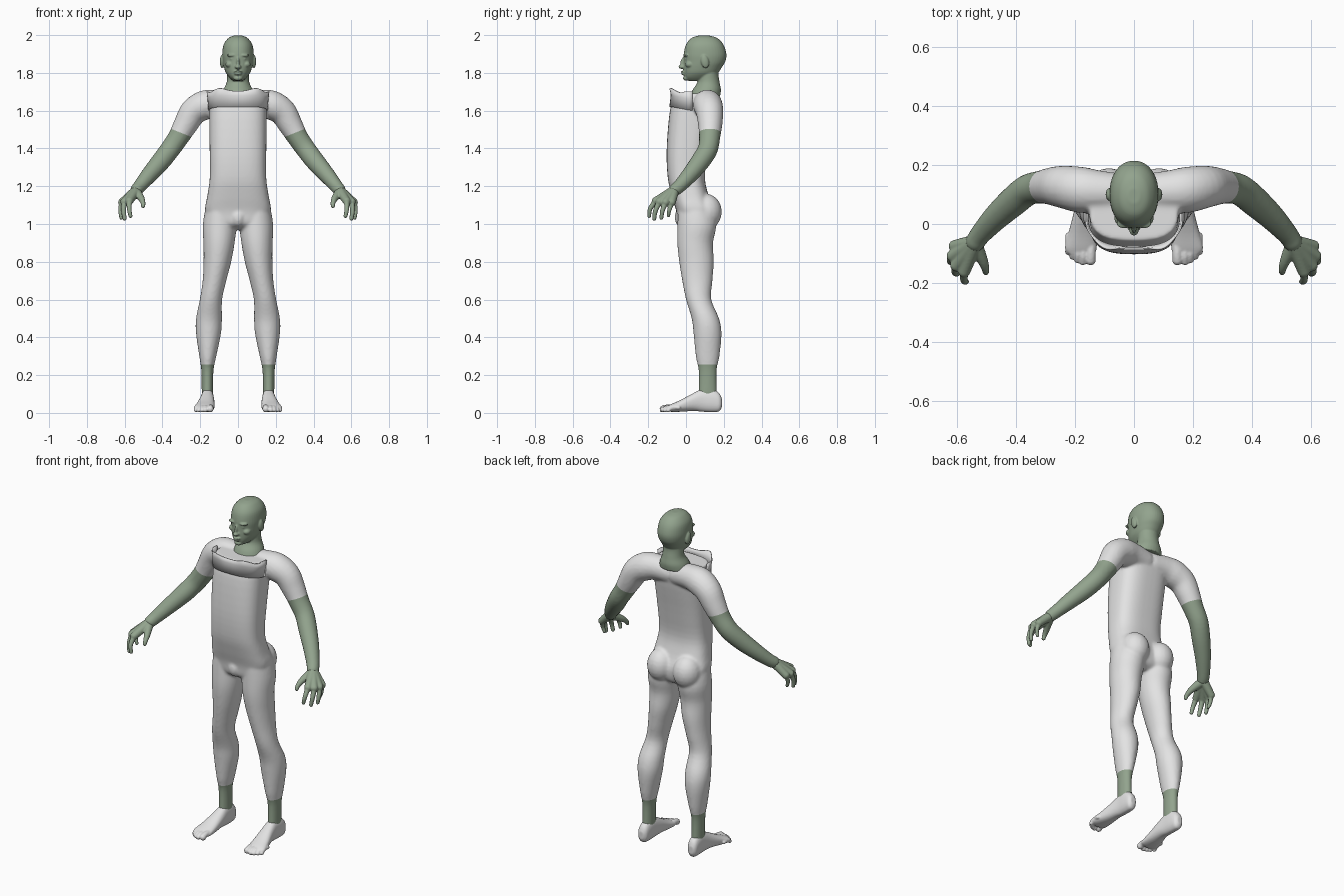
import bpy, bmesh, math
from mathutils import Vector, Matrix

if "Cube" in bpy.data.objects:
    bpy.data.objects.remove(bpy.data.objects["Cube"])


def material(name, rgb):
    m = bpy.data.materials.new(name)
    m.diffuse_color = (*rgb, 1)
    m.use_nodes = True
    m.node_tree.nodes["Principled BSDF"].inputs["Base Color"].default_value = m.diffuse_color
    return m


WHITE = material("pale suit", (0.77, 0.77, 0.77))
GREEN = material("sage skin", (0.29, 0.37, 0.27))


def smooth_rows(rows, sub=4):
    """Catmull-Rom interpolation of rows of numbers."""
    out = []
    for i in range(len(rows) - 1):
        p0, p1 = rows[max(i - 1, 0)], rows[i]
        p2, p3 = rows[i + 1], rows[min(i + 2, len(rows) - 1)]
        for k in range(sub):
            t = k / sub
            out.append([0.5 * (2 * b + (c - a) * t + (2 * a - 5 * b + 4 * c - d) * t * t
                               + (3 * b - a - 3 * c + d) * t ** 3)
                        for a, b, c, d in zip(p0, p1, p2, p3)])
    return out + [list(rows[-1])]


def skin(bm, rings):
    vs = [[bm.verts.new(p) for p in r] for r in rings]
    n = len(vs[0])
    for a, b in zip(vs, vs[1:]):
        for i in range(n):
            bm.faces.new((a[i], a[(i + 1) % n], b[(i + 1) % n], b[i]))
    bm.faces.new(vs[0])
    bm.faces.new(vs[-1])


def superpoint(ang, power):
    c, s = math.cos(ang), math.sin(ang)
    return (math.copysign(abs(c) ** (2 / power), c), math.copysign(abs(s) ** (2 / power), s))


def loft(bm, rows, axis="z", power=2.0, side=1, n=32):
    """Rows are (position, u0, u1, v0, v1) across the chosen axis."""
    rings = []
    for w, u0, u1, v0, v1 in smooth_rows(rows):
        ring = []
        for k in range(n):
            a, b = superpoint(2 * math.pi * k / n, power)
            u, v = (u0 + u1) / 2 + a * (u1 - u0) / 2, (v0 + v1) / 2 + b * (v1 - v0) / 2
            ring.append((side * u, v, w) if axis == "z" else (side * u, w, v))
        rings.append(ring)
    skin(bm, rings)


def tube(bm, pts, side=1, n=20):
    """Round limb through (x, y, z, radius) points, with ball ends."""
    rows = smooth_rows(pts)
    rings = []
    for i, r in enumerate(rows):
        t = Vector(rows[min(i + 1, len(rows) - 1)][:3]) - Vector(rows[max(i - 1, 0)][:3])
        t.normalize()
        u = t.cross(Vector((0.3, 1, 0.1))).normalized()
        v = t.cross(u)
        ring = [Vector(r[:3]) + r[3] * (u * math.cos(a) + v * math.sin(a))
                for a in (2 * math.pi * k / n for k in range(n))]
        rings.append([(side * p.x, p.y, p.z) for p in ring])
    skin(bm, rings)
    for e in (rows[0], rows[-1]):
        ball(bm, (side * e[0], e[1], e[2]), (e[3],) * 3)


def ball(bm, loc, size, tilt=0):
    bmesh.ops.create_uvsphere(bm, u_segments=20, v_segments=12, radius=1,
                              matrix=Matrix.Translation(loc) @ Matrix.Rotation(tilt, 4, "X")
                              @ Matrix.Diagonal((*size, 1)))


def finish(name, bm, mats, voxel=None, relax=4):
    """Fuse the overlapping volumes into one smooth surface."""
    bmesh.ops.recalc_face_normals(bm, faces=bm.faces)
    me = bpy.data.meshes.new(name)
    bm.to_mesh(me)
    bm.free()
    ob = bpy.data.objects.new(name, me)
    bpy.context.collection.objects.link(ob)
    for m in mats:
        me.materials.append(m)
    bpy.ops.object.select_all(action="DESELECT")
    bpy.context.view_layer.objects.active = ob
    ob.select_set(True)
    if voxel:
        r = ob.modifiers.new("fuse", "REMESH")
        r.mode, r.voxel_size = "VOXEL", voxel
        s = ob.modifiers.new("relax", "SMOOTH")
        s.factor, s.iterations = 0.5, relax
        for m in ("fuse", "relax"):
            bpy.ops.object.modifier_apply(modifier=m)
    bpy.ops.object.shade_smooth_by_angle(angle=math.radians(50))
    return ob


# Suit: torso, seat, legs and arms fused together
bm = bmesh.new()
loft(bm, [(1.69, -.150, .150, -.055, .15), (1.6, -.152, .152, -.085, .155),
          (1.4, -.15, .15, -.102, .12), (1.25, -.149, .149, -.097, .10),
          (1.15, -.162, .162, -.075, .12), (1.07, -.174, .174, -.052, .15),
          (1.0, -.14, .14, -.04, .14), (.97, -.05, .05, 0, .10)], power=2.8, n=48)
ball(bm, (0, -.025, 1.035), (.04, .035, .05))
for s in (1, -1):
    ball(bm, (s * .085, .105, 1.065), (.08, .085, .095))
    loft(bm, [(1.12, .02, .165, -.04, .13), (1.0, .008, .186, -.045, .16),
              (.9, .018, .183, -.046, .143), (.8, .036, .182, -.036, .147),
              (.7, .062, .187, -.02, .14), (.6, .084, .202, 0, .134),
              (.5, .085, .222, .03, .175), (.42, .09, .222, .04, .188),
              (.3, .115, .205, .052, .177), (.22, .13, .194, .067, .162),
              (.09, .132, .192, .065, .165)], side=s)
    tube(bm, [(.03, .105, 1.635, .065), (.11, .11, 1.64, .07), (.175, .115, 1.63, .078),
              (.235, .125, 1.595, .073), (.275, .128, 1.53, .065), (.315, .125, 1.46, .056),
              (.36, .115, 1.395, .053), (.41, .075, 1.33, .051), (.47, .02, 1.26, .044),
              (.52, -.035, 1.20, .036), (.537, -.06, 1.18, .034)], side=s)
suit = finish("suit_body", bm, [WHITE, GREEN], .008, 5)

# Cut clean sleeve and ankle lines, then colour the bare limbs
bm = bmesh.new()
bm.from_mesh(suit.data)
for co, no in (((.3, 0, 1.482), (-.4, 0, 1)), ((-.3, 0, 1.482), (.4, 0, 1)),
               ((0, 0, .255), (0, 0, 1))):
    bmesh.ops.bisect_plane(bm, geom=bm.verts[:] + bm.edges[:] + bm.faces[:],
                           plane_co=co, plane_no=Vector(no).normalized())
for f in bm.faces:
    c = f.calc_center_median()
    x = abs(c.x)
    forearm = c.z > 1.0 and x > .205 and c.z < 1.482 + .4 * (x - .3)
    f.material_index = int(forearm or c.z < .255)
bm.to_mesh(suit.data)
bm.free()

# Head: skull, jaw and neck with face features
bm = bmesh.new()
loft(bm, [(1.998, -.02, .02, .07, .12), (1.985, -.05, .05, .03, .165),
          (1.95, -.076, .076, .0, .198), (1.90, -.083, .083, -.012, .214),
          (1.86, -.08, .08, -.012, .208), (1.83, -.074, .074, -.013, .19),
          (1.80, -.064, .064, -.012, .17), (1.775, -.045, .045, -.008, .145),
          (1.758, -.026, .026, .01, .12)], power=2.15, n=40)
loft(bm, [(1.86, -.055, .055, .08, .185), (1.80, -.057, .057, .065, .172),
          (1.75, -.06, .06, .06, .178), (1.71, -.078, .078, .035, .185),
          (1.675, -.09, .09, .02, .18)])
ball(bm, (0, -.018, 1.832), (.017, .022, .012))           # nose tip
ball(bm, (0, -.012, 1.856), (.009, .018, .033), -.25)     # nose bridge
ball(bm, (0, -.014, 1.806), (.024, .014, .006))           # upper lip
ball(bm, (0, -.012, 1.795), (.021, .014, .007))           # lower lip
ball(bm, (0, .002, 1.772), (.024, .018, .014))            # chin
for s in (1, -1):
    ball(bm, (s * .033, .001, 1.893), (.027, .016, .008))  # brow
    ball(bm, (s * .032, .007, 1.874), (.013, .014, .007))  # eye
    ball(bm, (s * .045, .02, 1.845), (.022, .025, .018))   # cheek
    ball(bm, (s * .084, .10, 1.86), (.012, .021, .036), .2)  # ear
finish("head", bm, [GREEN], .004, 3)

# Hands: palm bones, bent fingers and thumb
FINGERS = [((.607, -.075, 1.115), (.612, -.088, 1.075), (.603, -.093, 1.045), .0115),
           ((.614, -.108, 1.115), (.622, -.125, 1.07), (.617, -.130, 1.032), .0125),
           ((.602, -.140, 1.118), (.606, -.162, 1.07), (.600, -.168, 1.028), .013),
           ((.575, -.160, 1.122), (.576, -.190, 1.08), (.569, -.195, 1.042), .0125)]
# Feet: heel to ball, with five toes
TOES = [(.146, -.122, .018), (.172, -.127, .013), (.190, -.121, .012),
        (.207, -.110, .011), (.222, -.094, .011)]
for label, s in (("left", 1), ("right", -1)):
    bm = bmesh.new()
    for a, b, c, r in FINGERS:
        tube(bm, [(.538, -.062, 1.178, .027), (*a, .021)], s, 14)
        tube(bm, [(*a, r + .003), (*b, r), (*c, r - .002)], s, 12)
    tube(bm, [(.535, -.075, 1.165, .025), (.512, -.125, 1.135, .018),
              (.503, -.153, 1.112, .013), (.502, -.163, 1.095, .011)], s, 14)
    finish(label + "_hand", bm, [GREEN], .004, 3)

    bm = bmesh.new()
    loft(bm, [(.19, .15, .18, .03, .075), (.175, .135, .192, .008, .105),
              (.14, .130, .195, .004, .128), (.09, .128, .196, .006, .128),
              (.04, .125, .204, .010, .105), (-.03, .124, .222, .006, .068),
              (-.08, .126, .234, .006, .046), (-.10, .132, .224, .012, .036)],
         axis="y", power=2.3, side=s)
    for x, y, r in TOES:
        tube(bm, [(x, y + .055, .028, r), (x, y + .02, .028, r * .9),
                  (x + .001, y, r + .003, r)], s, 12)
    finish(label + "_foot", bm, [WHITE], .004, 3)

# Loose collar edge standing up from the chest
bm = bmesh.new()
rows = []
N = 40
for k in range(N + 1):
    a, b = superpoint(math.pi * (1.0 + k / N), 2.8)
    lift = .008 * math.cos(k * math.pi * 6 / N)
    front = min(1, -b * 1.1)
    levels = [(1.62, .151, .117), (1.68, .155, .110), (1.712 + lift, .160, .118 + lift)]
    rows.append([bm.verts.new((a * w, .035 + b * d, z - .02 * (1 - front)))
                 for z, w, d in levels])
for p, q in zip(rows, rows[1:]):
    for i in range(2):
        bm.faces.new((p[i], q[i], q[i + 1], p[i + 1]))
collar = finish("collar_edge", bm, [WHITE])
collar.modifiers.new("cloth thickness", "SOLIDIFY").thickness = .006
